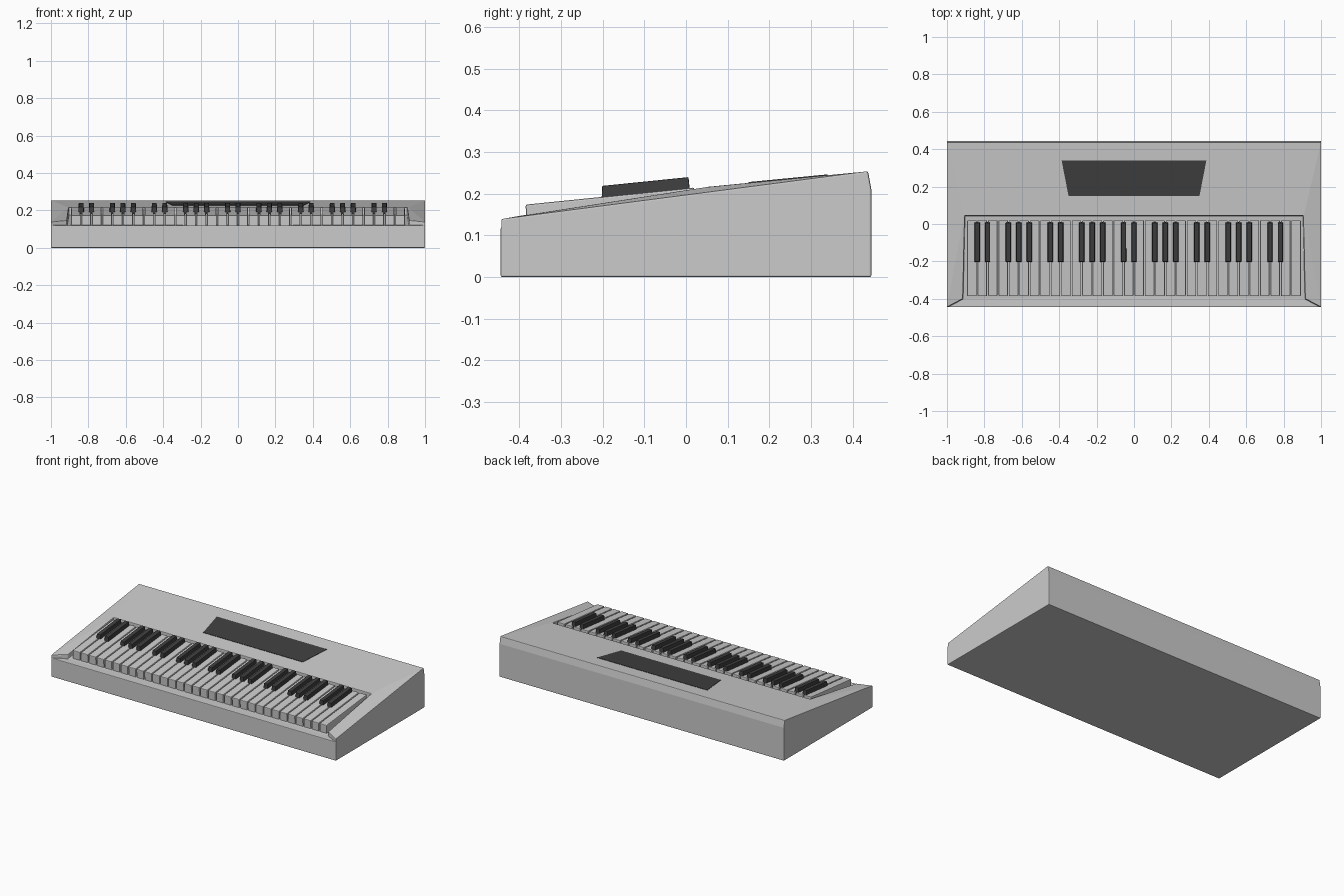
import bpy, bmesh

if "Cube" in bpy.data.objects:
    bpy.data.objects.remove(bpy.data.objects["Cube"])

dark = bpy.data.materials.new("dark_plastic")
dark.diffuse_color = (0.05, 0.05, 0.05, 1)
dark.use_nodes = True
dark.node_tree.nodes["Principled BSDF"].inputs["Base Color"].default_value = dark.diffuse_color


def finish(name, bm, bevel=0, mirror=False, mat=None):
    bmesh.ops.recalc_face_normals(bm, faces=bm.faces)
    me = bpy.data.meshes.new(name)
    bm.to_mesh(me)
    bm.free()
    ob = bpy.data.objects.new(name, me)
    bpy.context.collection.objects.link(ob)
    if mat:
        me.materials.append(mat)
    if mirror:
        m = ob.modifiers.new("Mirror", 'MIRROR')
        m.use_clip = True
    if bevel:
        b = ob.modifiers.new("Bevel", 'BEVEL')
        b.width = bevel
        b.segments = 2
        b.limit_method = 'ANGLE'
        b.angle_limit = 0.6
    return ob


def add_prism(bm, x, profile, half_bottom, half_top=None):
    """Extrude a (y, z) profile across x; points 0,1 are the bottom, 2,3 the top."""
    half_top = half_top or half_bottom
    sides = []
    for s in (-1, 1):
        sides.append([bm.verts.new((x + s * (half_bottom if i < 2 else half_top), y, z))
                      for i, (y, z) in enumerate(profile)])
    a, b = sides
    bm.faces.new(a)
    bm.faces.new(b[::-1])
    for i in range(4):
        j = (i + 1) % 4
        bm.faces.new((a[i], b[i], b[j], a[j]))


# Body: half a case with a key well open to the front, mirrored
P = {
    'A0': (1, -.445, 0), 'A1': (1, -.445, .12), 'A2': (1, -.445, .139),
    'A3': (1, .437, .254), 'A4': (1, .445, .21), 'A5': (1, .445, 0),
    'B0': (0, -.385, .12), 'B1': (.915, -.40, .12), 'B2': (.915, -.40, .147),
    'C1': (.905, .045, .175), 'C2': (.905, .045, .216),
    'D0': (0, -.445, 0), 'D1': (0, -.445, .12),
    'E1': (0, .045, .175), 'E2': (0, .045, .216),
    'F3': (0, .437, .254), 'F4': (0, .445, .21), 'F5': (0, .445, 0),
}
faces = ["D0 A0 A1 D1", "A0 A5 A4 A3 A2 A1", "A1 A2 B2 B1", "D1 A1 B1 B0",
         "B0 B1 C1 E1", "B1 B2 C2 C1", "A2 A3 C2", "A2 C2 B2", "E1 C1 C2 E2",
         "C2 A3 F3 E2", "A3 A4 F4 F3", "A4 A5 F5 F4", "D0 F5 A5 A0"]
bm = bmesh.new()
V = {k: bm.verts.new(p) for k, p in P.items()}
for f in faces:
    bm.faces.new([V[k] for k in f.split()])
finish("body", bm, bevel=0.004, mirror=True)

# Keys: 32 white keys, black keys in the usual groups of two and three
X0, COUNT = -0.895, 32
PITCH = -2 * X0 / COUNT
white, black = bmesh.new(), bmesh.new()
white_profile = [(-.383, .115), (.02, .15), (.02, .215), (-.385, .174)]
black_profile = [(-.203, .18), (.01, .20), (.006, .240), (-.201, .219)]
for i in range(COUNT):
    add_prism(white, X0 + (i + .5) * PITCH, white_profile, PITCH / 2 - .003)
    if i % 7 in (1, 2, 4, 5, 6) and i < 31:
        add_prism(black, X0 + i * PITCH, black_profile, .0155, .0125)
    
finish("white_keys", white, bevel=0.004)
finish("black_keys", black, bevel=0.002, mat=dark)


# Display: thin trapezoid lying on the sloped panel
def panel_z(y):
    return .216 + (y - .045) * (.254 - .216) / (.437 - .045)


bm = bmesh.new()
outline = [(-.35, .15), (.35, .15), (.387, .34), (-.387, .34)]
face = bm.faces.new([bm.verts.new((x, y, panel_z(y) - .004)) for x, y in outline])
top = bmesh.ops.extrude_face_region(bm, geom=[face])
bmesh.ops.translate(bm, vec=(0, 0, .006),
                    verts=[v for v in top['geom'] if isinstance(v, bmesh.types.BMVert)])
finish("display", bm, mat=dark)
